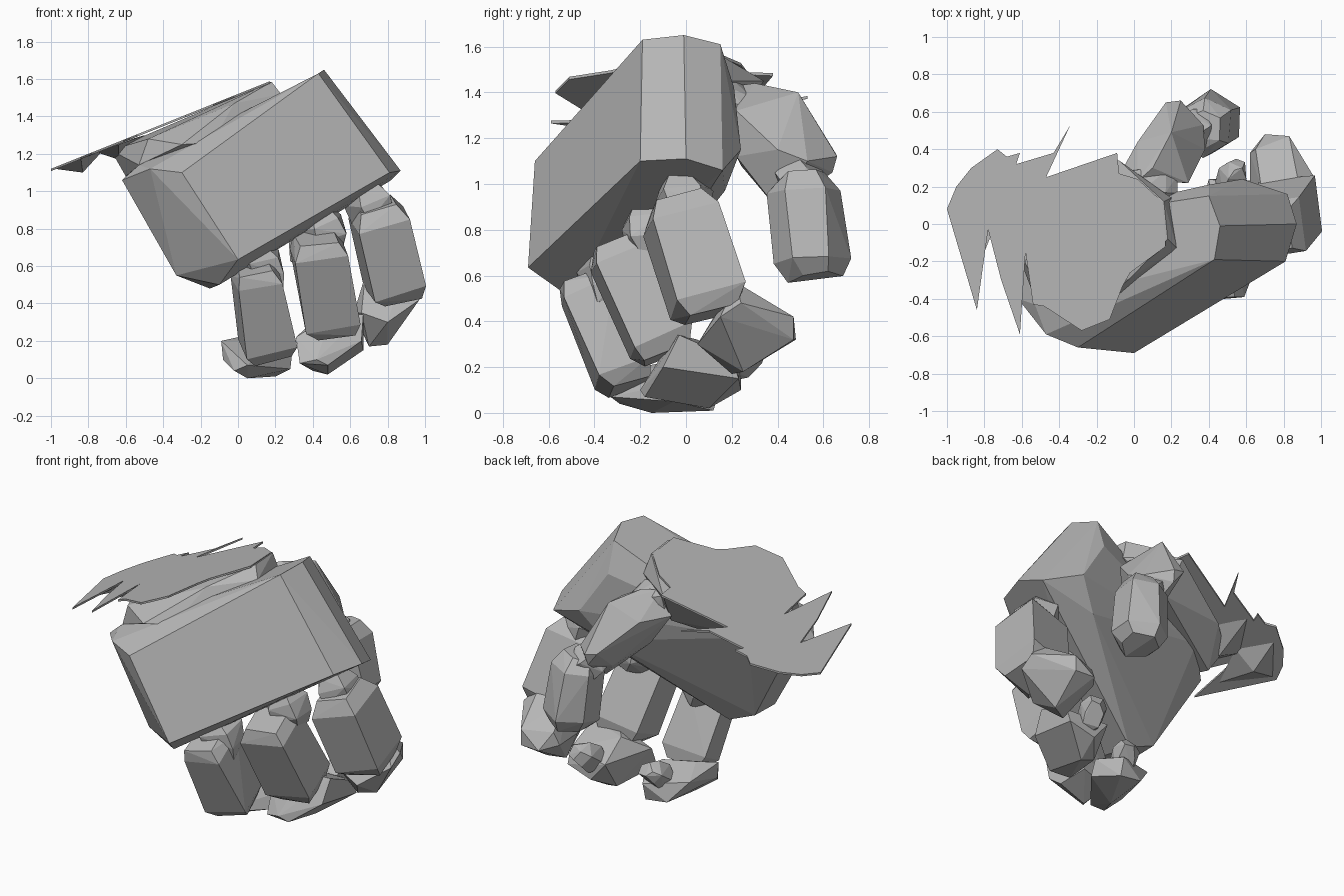
import bpy, bmesh, math, random
from mathutils import Vector

random.seed(4)
stone = bpy.data.materials.new("grey_stone")
stone.diffuse_color = (0.47, 0.47, 0.47, 1)


def finish(name, bm):
    bmesh.ops.recalc_face_normals(bm, faces=bm.faces)
    mesh = bpy.data.meshes.new(name)
    bm.to_mesh(mesh)
    bm.free()
    mesh.materials.append(stone)
    ob = bpy.data.objects.new(name, mesh)
    bpy.context.collection.objects.link(ob)
    return ob


def hull(name, points):
    """Flat-faceted convex rock around a few corner points."""
    bm = bmesh.new()
    for p in points:
        bm.verts.new(p)
    res = bmesh.ops.convex_hull(bm, input=bm.verts)
    loose = {g for g in res["geom_interior"] if isinstance(g, bmesh.types.BMVert)}
    bmesh.ops.delete(bm, geom=list(loose), context='VERTS')
    bmesh.ops.dissolve_limit(bm, angle_limit=math.radians(4), verts=bm.verts, edges=bm.edges)
    return finish(name, bm)


def segment(name, p0, p1, size0, size1, roll=0, sides=6, cap=0.13, rough=0.012, ends=(.64, .7)):
    """Chamfered, slightly irregular prism from p0 to p1."""
    p0, p1 = Vector(p0), Vector(p1)
    axis = (p1 - p0).normalized()
    u = Vector((math.cos(math.radians(roll)), 0, math.sin(math.radians(roll))))
    u = (u - axis * u.dot(axis)).normalized()
    v = axis.cross(u)
    k = 1.34 if sides == 4 else 1.1
    pts = []
    for t, s in ((0, ends[0]), (cap, 1), (1 - cap, 1), (1, ends[1])):
        w = (size0[0] * (1 - t) + size1[0] * t) * s / 2
        d = (size0[1] * (1 - t) + size1[1] * t) * s / 2
        for i in range(sides):
            a = 2 * math.pi * (i + 0.5) / sides
            jit = Vector([random.uniform(-rough, rough) for _ in range(3)])
            pts.append(p0.lerp(p1, t) + u * w * k * math.cos(a) + v * d * k * math.sin(a) + jit)
    return hull(name, pts)


# Palm block
hull("palm", [
    (.43, -.19, 1.63), (.46, -.01, 1.65), (.40, .15, 1.61),
    (.81, -.20, 1.10), (.87, 0, 1.11), (.82, .16, 1.06),
    (.40, .21, 1.42), (.58, .24, 1.15), (.45, .17, .97),
    (-.30, -.66, 1.10), (0, -.69, .635), (-.47, -.59, 1.12),
    (-.62, -.40, 1.06), (-.53, -.43, 1.14), (-.33, -.42, .55),
    (-.10, -.50, .50), (-.15, -.22, .48), (-.33, -.22, .555),
    (-.62, -.14, 1.06), (-.45, .02, 1.17)])

# Rock slab lying on the back of the hand
hull("back_slab", [
    (.16, .12, 1.58), (.18, -.08, 1.585), (.23, -.13, 1.52), (.20, .14, 1.45),
    (-.02, -.29, 1.47), (-.14, -.45, 1.26), (-.30, -.52, 1.25), (-.48, -.42, 1.28),
    (-.53, -.40, 1.14), (-.08, .34, 1.45), (-.05, .22, 1.25), (-.50, .16, 1.26),
    (-.60, -.05, 1.08), (-.68, 0, 1.22)])

# Torn thin plate, rising towards the right
outline = [(-1, .08), (-.95, .2), (-.87, .3), (-.73, .4), (-.68, .36), (-.61, .38),
           (-.63, .32), (-.43, .38), (-.34, .53), (-.47, .25), (-.09, .38), (-.08, .27),
           (.02, .24), (.15, .12), (.17, -.12), (-.02, -.26), (-.06, -.33), (-.13, -.51),
           (-.28, -.57), (-.48, -.44), (-.54, -.43), (-.58, -.15), (-.61, -.59),
           (-.71, -.3), (-.78, -.03), (-.84, -.46)]
bm = bmesh.new()
plate_face = bm.faces.new([bm.verts.new((x, y, 1.12 + .4 * (x + 1))) for x, y in outline])
extruded = bmesh.ops.extrude_face_region(bm, geom=[plate_face])
for g in extruded["geom"]:
    if isinstance(g, bmesh.types.BMVert):
        g.co.z -= .012
bmesh.ops.triangulate(bm, faces=bm.faces[:])
finish("torn_plate", bm)

# Ridges under the free end of the plate
hull("plate_ridge_outer", [(-.98, .08, 1.12), (-.84, -.25, 1.175), (-.80, .30, 1.19),
                           (-.83, .08, 1.10), (-.72, .05, 1.22)])
hull("plate_ridge_inner", [(-.76, .05, 1.21), (-.64, -.35, 1.25), (-.60, .30, 1.27),
                           (-.64, 0, 1.17), (-.50, 0, 1.30)])

# Upper finger segments and knuckles: ends, sizes, roll, knuckle centre
fingers = [
    ("near", (.09, -.46, .59), (.165, -.25, .12), (.27, .24), (.29, .25), 25, (.12, -.36, .60)),
    ("middle", (.42, -.30, .75), (.51, -.09, .25), (.31, .29), (.31, .29), 22, (.45, -.18, .80)),
    ("far", (.74, -.04, .92), (.86, .11, .43), (.31, .32), (.31, .32), 33, (.71, -.02, .92)),
]
for n, a, b, sa, sb, roll, k in fingers:
    segment(n + "_finger_upper", a, b, sa, sb, roll=roll, sides=4, ends=(.7, .72))
    k = Vector(k)
    segment(n + "_finger_knuckle", k + Vector((-.03, 0, .10)), k + Vector((.04, .03, -.12)),
            (.24, .24), (.24, .22), sides=5, cap=.3)

# Curled fingertips
hull("near_finger_tip", [
    (-.09, -.20, .20), (-.08, -.20, .10), (-.02, -.29, .04), (.05, -.33, .07),
    (.05, -.15, 0), (.20, .12, .01), (.28, -.05, .05), (.29, 0, .14), (.20, .15, .12),
    (.05, .12, .03), (-.06, .05, .16), (0, -.10, .22), (.20, -.05, .20)])
hull("middle_finger_tip", [
    (.33, -.18, .08), (.31, -.10, .22), (.42, -.20, .10), (.48, -.18, .07),
    (.48, .10, .02), (.40, .12, .04), (.66, -.10, .20), (.67, -.03, .34), (.50, -.05, .34),
    (.67, .20, .24), (.67, .23, .15), (.50, .24, .10), (.40, .24, .22), (.42, .05, .32)])
hull("far_finger_tip", [
    (.62, .20, .35), (.66, .08, .35), (.70, .20, .17), (.80, .25, .18), (.80, .05, .30),
    (.97, .15, .42), (.97, .24, .48), (.83, .47, .32), (.70, .48, .32), (.65, .40, .42),
    (.83, .47, .42), (.88, .22, .57), (.68, .20, .55), (.62, .38, .34)])

# Small inner pad rocks at the curled tips
for i, p in enumerate([(.14, .08, .16), (.52, .24, .24)]):
    p = Vector(p)
    segment("tip_pad_%d" % (i + 1), p - Vector((.03, .08, .06)), p + Vector((.03, .08, .06)),
            (.16, .16), (.13, .13), sides=5, cap=.3)

# Thumb at the back
hull("thumb_upper", [
    (-.08, .26, 1.30), (.02, .23, 1.43), (.10, .30, 1.44), (.20, .49, 1.40),
    (.02, .44, 1.30), (.17, .65, 1.14), (.25, .66, 1.12), (.37, .53, 1.10),
    (.38, .40, 1.15), (.29, .22, 1.32), (.28, .40, .89), (.18, .48, 1.00),
    (.27, .22, 1.12), (.08, .24, 1.08), (.24, .64, 1.05)])
segment("thumb_tip", (.37, .51, 1.04), (.43, .56, .59), (.27, .30), (.29, .30), roll=0, cap=.17)
segment("thumb_joint", (.26, .46, 1.06), (.38, .54, .96), (.2, .2), (.2, .2), sides=5, cap=.3)
segment("thumb_base", (-.04, .22, 1.38), (.22, .18, 1.30), (.2, .2), (.2, .2), sides=5, cap=.3)
